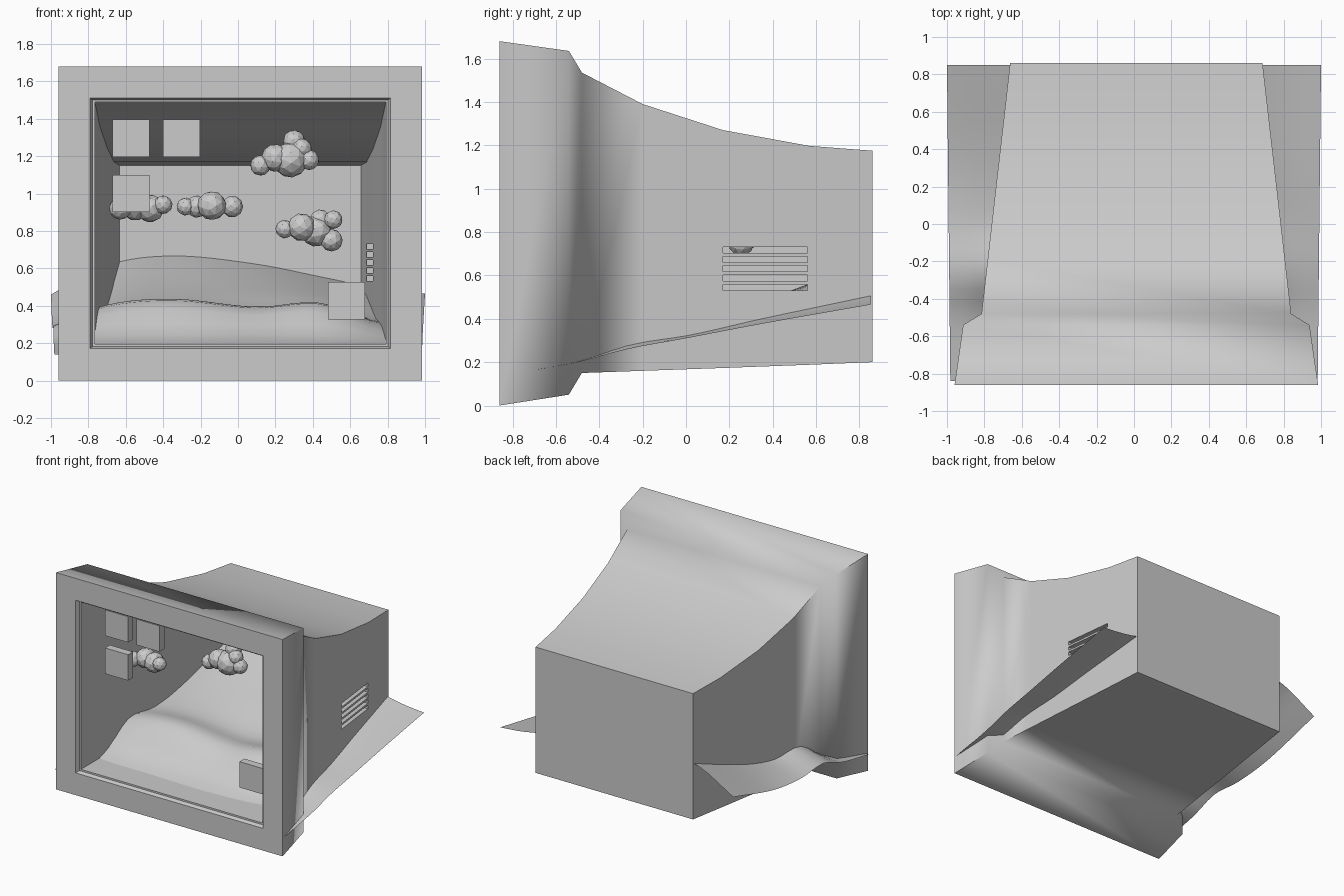
import bpy, bmesh, math, random
from mathutils import Matrix, Vector

if "Cube" in bpy.data.objects:
    bpy.data.objects.remove(bpy.data.objects["Cube"])

random.seed(4)
CX = 0.0125  # casing centre line


def finish(bm, name, smooth=None):
    me = bpy.data.meshes.new(name)
    bm.to_mesh(me)
    bm.free()
    ob = bpy.data.objects.new(name, me)
    bpy.context.collection.objects.link(ob)
    if smooth:
        bpy.ops.object.select_all(action='DESELECT')
        ob.select_set(True)
        bpy.context.view_layer.objects.active = ob
        bpy.ops.object.shade_smooth_by_angle(angle=math.radians(smooth))
    return ob


def box(bm, c, s):
    bmesh.ops.create_cube(bm, size=1, matrix=Matrix.Translation(c) @ Matrix.Diagonal((*s, 1)))


# Monitor casing: rectangular rings (y, half width, bottom, top) from inner back,
# out through the screen opening and along the outside to the rear
rings = [
    (0.84, 0.645, 0.225, 1.15), (0.56, 0.675, 0.22, 1.168), (0.16, 0.71, 0.21, 1.24),
    (-0.20, 0.75, 0.20, 1.355), (-0.46, 0.778, 0.195, 1.49), (-0.83, 0.778, 0.195, 1.49),
    (-0.83, 0.79, 0.182, 1.50), (-0.86, 0.803, 0.172, 1.51),
    (-0.86, 0.972, 0.0, 1.68), (-0.54, 0.926, 0.05, 1.635), (-0.48, 0.828, 0.15, 1.535),
    (-0.20, 0.796, 0.16, 1.39), (0.17, 0.754, 0.173, 1.27), (0.57, 0.708, 0.188, 1.197),
    (0.86, 0.675, 0.20, 1.175)]
bm = bmesh.new()
loops = [[bm.verts.new((CX + sx * w, y, z)) for sx, z in ((-1, b), (1, b), (1, t), (-1, t))]
         for y, w, b, t in rings]
for a, b in zip(loops, loops[1:]):
    for i in range(4):
        j = (i + 1) % 4
        bm.faces.new((a[i], a[j], b[j], b[i]))
bm.faces.new(loops[0])
bm.faces.new(loops[-1])
bmesh.ops.recalc_face_normals(bm, faces=bm.faces)
casing = finish(bm, "monitor_casing")

# Vent slots through the right wall
bm = bmesh.new()
for i in range(5):
    box(bm, (0.74, 0.365, 0.545 + 0.043 * i), (0.3, 0.39, 0.028))
cutter = finish(bm, "vent_cutter")
cutter.hide_render = True
mod = casing.modifiers.new("vents", 'BOOLEAN')
mod.operation = 'DIFFERENCE'
mod.solver = 'EXACT'
mod.object = cutter
bpy.context.view_layer.objects.active = casing
casing.select_set(True)
bpy.ops.object.modifier_apply(modifier=mod.name)
bpy.data.objects.remove(cutter)
bpy.ops.object.select_all(action='DESELECT')
casing.select_set(True)
bpy.context.view_layer.objects.active = casing
bpy.ops.object.shade_smooth_by_angle(angle=math.radians(65))


# Rolling hills: height sheet passing through the casing, from a few control heights
def spline(xs, vs, x):
    n = len(xs)
    k = max(i for i in range(n - 1) if x >= xs[i] - 1e-6)

    def slope(i):
        a, b = max(i - 1, 0), min(i + 1, n - 1)
        return (vs[b] - vs[a]) / (xs[b] - xs[a])
    h = xs[k + 1] - xs[k]
    t = (x - xs[k]) / h
    return ((2*t**3 - 3*t**2 + 1) * vs[k] + (t**3 - 2*t**2 + t) * h * slope(k)
            + (3*t**2 - 2*t**3) * vs[k + 1] + (t**3 - t**2) * h * slope(k + 1))


cols = [-1, -0.7, -0.35, 0.1, 0.45, 0.8, 1]
rows = [-0.84, -0.5, -0.27, 0, 0.34, 0.85]
heights = [
    [0.14] * 7,
    [0.21, 0.235, 0.24, 0.24, 0.235, 0.205, 0.20],
    [0.29, 0.40, 0.43, 0.39, 0.41, 0.28, 0.26],
    [0.28, 0.38, 0.40, 0.365, 0.375, 0.32, 0.31],
    [0.32, 0.45, 0.48, 0.47, 0.45, 0.39, 0.375],
    [0.46, 0.62, 0.67, 0.625, 0.555, 0.485, 0.465]]
NX, NY = 28, 24
bm = bmesh.new()
grid = []
for j in range(NY + 1):
    y = -0.84 + 1.69 * j / NY
    line = []
    for i in range(NX + 1):
        x = -1 + 2 * i / NX
        z = spline(rows, [spline(cols, r, x) for r in heights], y)
        line.append(bm.verts.new((x * (0.982 + 0.018 * j / NY), y, z)))
    grid.append(line)
for j in range(NY):
    for i in range(NX):
        bm.faces.new((grid[j][i], grid[j][i + 1], grid[j + 1][i + 1], grid[j + 1][i]))
finish(bm, "hills", 40)

# Desktop icon tiles
for n, (x, z) in enumerate([(-0.572, 1.295), (-0.302, 1.295), (-0.572, 1.0), (0.58, 0.427)]):
    bm = bmesh.new()
    box(bm, (x, -0.64, z), (0.198, 0.06, 0.2))
    finish(bm, f"icon_tile_{n + 1}")

# Low-poly clouds: depth, then puffs (x, z, radius)
clouds = [
    (-0.50, [(0.12, 1.15, 0.055), (0.20, 1.19, 0.075), (0.28, 1.18, 0.095), (0.30, 1.28, 0.06),
             (0.38, 1.18, 0.055), (0.34, 1.24, 0.055)]),
    (-0.37, [(-0.63, 0.92, 0.06), (-0.55, 0.93, 0.075), (-0.47, 0.92, 0.075), (-0.40, 0.94, 0.05)]),
    (0.60, [(-0.28, 0.93, 0.048), (-0.22, 0.93, 0.06), (-0.14, 0.935, 0.078), (-0.03, 0.93, 0.058)]),
    (0.25, [(0.25, 0.81, 0.05), (0.34, 0.82, 0.075), (0.42, 0.80, 0.085), (0.51, 0.86, 0.05),
            (0.50, 0.75, 0.06), (0.44, 0.86, 0.055)])]
for n, (y, puffs) in enumerate(clouds):
    bm = bmesh.new()
    for k, (x, z, r) in enumerate(puffs):
        rot = Matrix.Rotation(random.uniform(0, 6.28), 4, Vector((1, k, 0.5)).normalized())
        pos = (x, y + random.uniform(-0.03, 0.03), z)
        bmesh.ops.create_icosphere(bm, subdivisions=2, radius=r, matrix=Matrix.Translation(pos) @ rot)
    finish(bm, f"cloud_{n + 1}")
